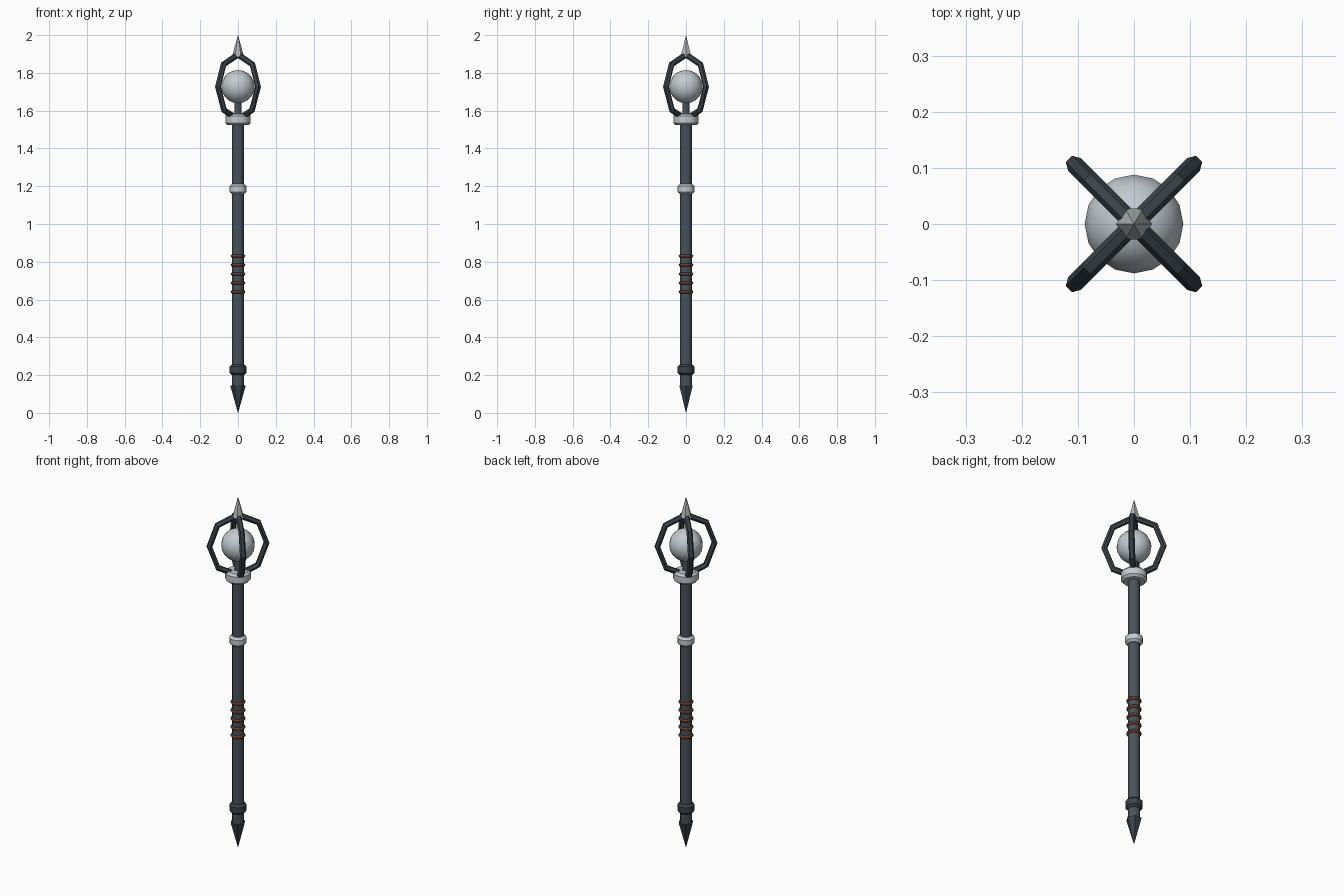
import bpy, math

if "Cube" in bpy.data.objects:
    bpy.data.objects.remove(bpy.data.objects["Cube"])


def mat(name, c):
    m = bpy.data.materials.new(name)
    m.diffuse_color = (*c, 1)
    m.use_nodes = True
    m.node_tree.nodes["Principled BSDF"].inputs["Base Color"].default_value = m.diffuse_color
    return m


SLATE = mat("slate metal", (0.066, 0.085, 0.105))
DARK = mat("dark iron", (0.043, 0.055, 0.067))
SILVER = mat("pale silver", (0.56, 0.59, 0.62))
ORB = mat("pale orb", (0.55, 0.59, 0.63))
STEEL = mat("spike steel", (0.46, 0.48, 0.49))
LEATHER = mat("brown leather", (0.13, 0.04, 0.022))


def finish(name, m, smooth=None):
    o = bpy.context.object
    o.name = name
    o.data.materials.append(m)
    if smooth:
        bpy.ops.object.shade_smooth_by_angle(angle=math.radians(smooth))
    return o


def lathe(name, profile, sides, m, smooth=None, turn=0.0):
    """Solid of revolution from (radius, z) pairs, capped at both ends."""
    verts, faces = [], []
    for r, z in profile:
        for i in range(sides):
            a = turn + 2 * math.pi * i / sides
            verts.append((r * math.cos(a), r * math.sin(a), z))
    for k in range(len(profile) - 1):
        for i in range(sides):
            j = (i + 1) % sides
            faces.append((k * sides + i, k * sides + j,
                          (k + 1) * sides + j, (k + 1) * sides + i))
    faces.append(tuple(reversed(range(sides))))
    faces.append(tuple(range((len(profile) - 1) * sides, len(profile) * sides)))
    me = bpy.data.meshes.new(name)
    me.from_pydata(verts, [], faces)
    o = bpy.data.objects.new(name, me)
    bpy.context.collection.objects.link(o)
    bpy.ops.object.select_all(action='DESELECT')
    o.select_set(True)
    bpy.context.view_layer.objects.active = o
    return finish(name, m, smooth)


def collar(name, r, z0, z1, m, b=0.012):
    lathe(name, [(r - b, z0), (r, z0 + b), (r, z1 - b), (r - b, z1)], 12, m, 35)


# shaft and the thin stem holding the orb
lathe("shaft", [(0.031, 0.13), (0.031, 1.55)], 12, SLATE, 35)
lathe("orb_stem", [(0.019, 1.55), (0.019, 1.67)], 8, SLATE, 50)

# collars
collar("foot_collar", 0.044, 0.2, 0.257, DARK)
collar("middle_collar", 0.045, 1.158, 1.212, SILVER)
collar("head_collar", 0.067, 1.523, 1.583, SILVER)

# spikes at both ends
lathe("foot_spike", [(0.0005, 0), (0.041, 0.145)], 6, DARK)
lathe("top_spike", [(0.032, 1.885), (0.0005, 2.0)], 6, STEEL)

# leather grip bands
for i in range(5):
    bpy.ops.mesh.primitive_torus_add(major_segments=16, minor_segments=6,
                                     major_radius=0.03, minor_radius=0.009,
                                     location=(0, 0, 0.641 + i * 0.0475))
    finish("grip_band", LEATHER, 65)

# orb
bpy.ops.mesh.primitive_uv_sphere_add(segments=16, ring_count=10, radius=0.088,
                                     location=(0, 0, 1.727))
finish("orb", ORB, 60)

# four angular cage bars on the diagonals
PATH = [(0.035, 1.57), (0.105, 1.603), (0.15, 1.727), (0.108, 1.845), (0.01, 1.892)]
for i in range(4):
    a = math.pi / 4 + i * math.pi / 2
    cu = bpy.data.curves.new("cage_bar", 'CURVE')
    cu.dimensions = '3D'
    cu.bevel_depth = 0.016
    cu.bevel_resolution = 1
    cu.use_fill_caps = True
    sp = cu.splines.new('POLY')
    sp.points.add(len(PATH) - 1)
    for p, (r, z) in zip(sp.points, PATH):
        p.co = (r * math.cos(a), r * math.sin(a), z, 1)
    sp.use_smooth = False
    cu.materials.append(DARK)
    bpy.context.collection.objects.link(bpy.data.objects.new("cage_bar", cu))
